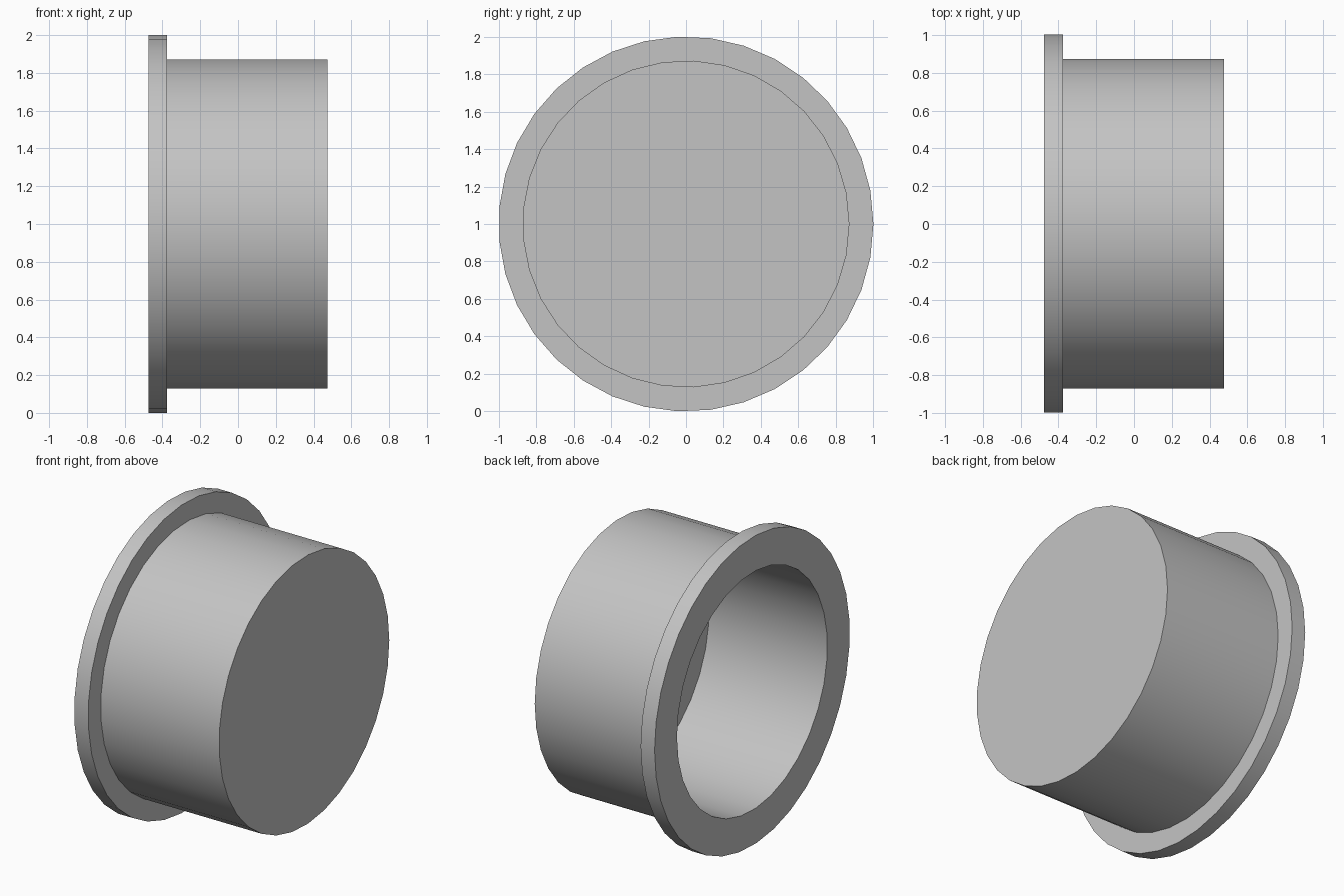
import bpy, bmesh, math

if "Cube" in bpy.data.objects:
    bpy.data.objects.remove(bpy.data.objects["Cube"])

grey = bpy.data.materials.new("light grey")
grey.diffuse_color = (0.55, 0.55, 0.55, 1)
grey.use_nodes = True
grey.node_tree.nodes["Principled BSDF"].inputs["Base Color"].default_value = grey.diffuse_color

bm = bmesh.new()


def ring(x, r, n):
    """Closed loop of n points around the x axis, first point towards +y."""
    vs = [bm.verts.new((x, r * math.cos(2 * math.pi * i / n),
                        1 + r * math.sin(2 * math.pi * i / n))) for i in range(n)]
    es = [bm.edges.new((vs[i], vs[(i + 1) % n])) for i in range(n)]
    return vs, es


def wall(a, b):
    n = len(a[0])
    for i in range(n):
        j = (i + 1) % n
        bm.faces.new((a[0][i], a[0][j], b[0][j], b[0][i])).smooth = True


def annulus(a, b):
    bmesh.ops.triangle_fill(bm, edges=a[1] + b[1], use_beauty=True)


# Flange rim, outer barrel and blind bore
rim_out, rim_in = ring(-0.475, 1.001, 35), ring(-0.375, 1.001, 35)
barrel_in, barrel_out = ring(-0.375, 0.873, 33), ring(0.475, 0.873, 33)
bore_out, bore_in = ring(-0.475, 0.772, 31), ring(0.375, 0.772, 31)
wall(rim_out, rim_in)
wall(barrel_in, barrel_out)
wall(bore_out, bore_in)

# Flat faces: flange front and back, closed end, bore floor
annulus(rim_out, bore_out)
annulus(rim_in, barrel_in)
bm.faces.new(barrel_out[0])
bm.faces.new(bore_in[0])
bmesh.ops.recalc_face_normals(bm, faces=bm.faces[:])

mesh = bpy.data.meshes.new("flanged_cap")
bm.to_mesh(mesh)
bm.free()
mesh.materials.append(grey)
cap = bpy.data.objects.new("flanged_cap", mesh)
bpy.context.collection.objects.link(cap)
bpy.context.view_layer.objects.active = cap
cap.select_set(True)
bpy.ops.object.shade_smooth_by_angle(angle=math.radians(30))
